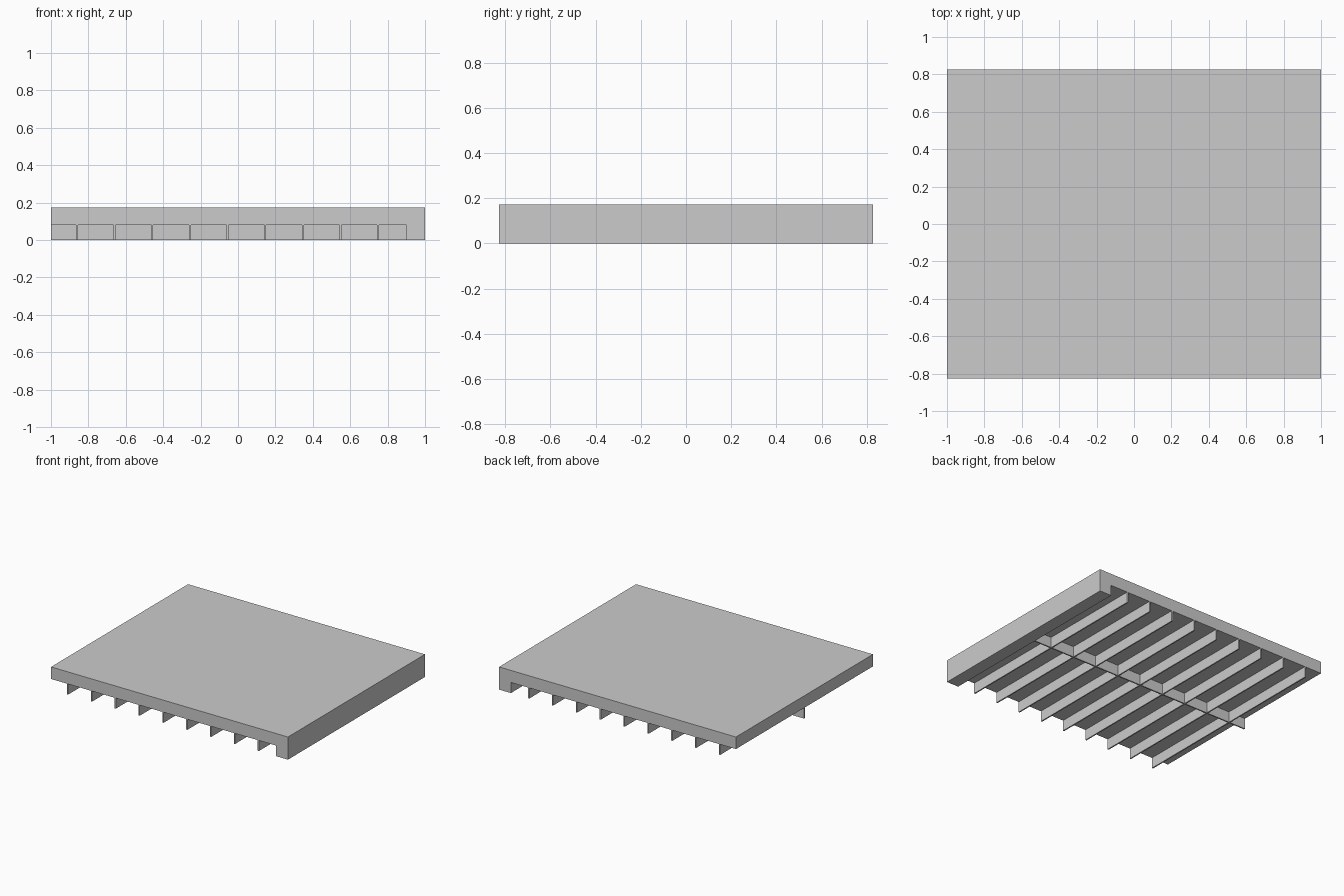
import bpy, bmesh

if "Cube" in bpy.data.objects:
    bpy.data.objects.remove(bpy.data.objects["Cube"])

HALF_DEPTH = 0.826
TOP, UNDERSIDE = 0.173, 0.081


def extrude_profile(name, profile, y0, y1):
    """Extrude an (x, z) outline from y0 to y1."""
    bm = bmesh.new()
    face = bm.faces.new([bm.verts.new((x, y0, z)) for x, z in profile])
    new = bmesh.ops.extrude_face_region(bm, geom=[face])["geom"]
    verts = [v for v in new if isinstance(v, bmesh.types.BMVert)]
    bmesh.ops.translate(bm, verts=verts, vec=(0, y1 - y0, 0))
    bmesh.ops.recalc_face_normals(bm, faces=bm.faces)
    mesh = bpy.data.meshes.new(name)
    bm.to_mesh(mesh)
    bm.free()
    obj = bpy.data.objects.new(name, mesh)
    bpy.context.collection.objects.link(obj)
    return obj


def rect(x0, x1, z0, z1):
    return [(x0, z0), (x1, z0), (x1, z1), (x0, z1)]


# Deck slab with a deep edge along its right side
extrude_profile("deck_slab",
                [(-1, UNDERSIDE), (0.9, UNDERSIDE), (0.9, 0), (1, 0), (1, TOP), (-1, TOP)],
                -HALF_DEPTH, HALF_DEPTH)

# Thin ribs running front to back
for i in range(9):
    x = -0.861 + i * 0.2013
    extrude_profile(f"rib_{i + 1}", rect(x - 0.005, x + 0.005, 0, UNDERSIDE),
                    -HALF_DEPTH, HALF_DEPTH)

# Cross brace through the middle of the ribs
extrude_profile("cross_brace", rect(-1, 0.9, 0, UNDERSIDE), -0.005, 0.005)
